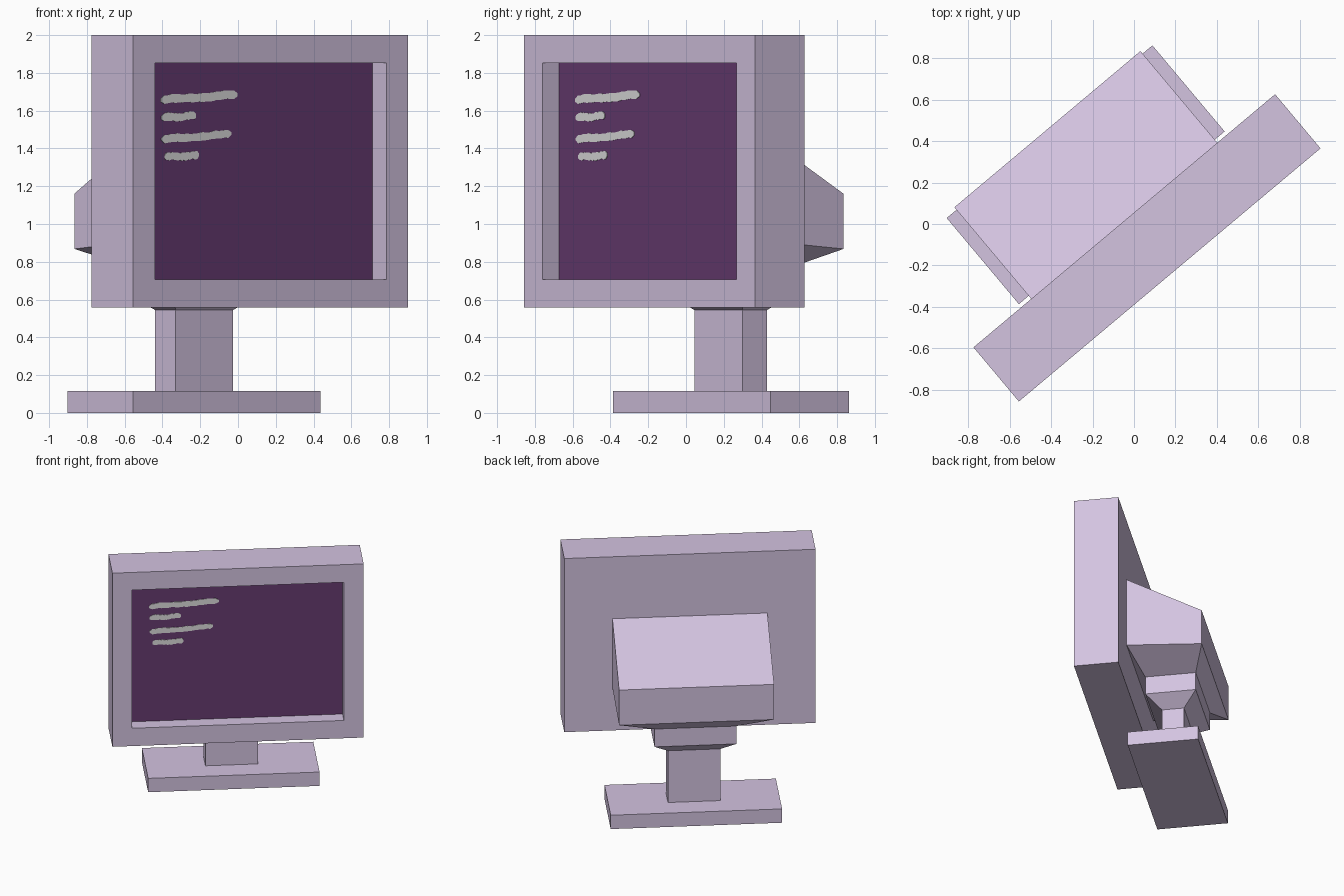
import bpy, bmesh, math, random

if "Cube" in bpy.data.objects:
    bpy.data.objects.remove(bpy.data.objects["Cube"])

random.seed(4)
TURN = math.radians(40)   # whole monitor is turned about z
CX = -0.026               # local centre line of the monitor


def material(name, rgb):
    lin = [((c / 255 + 0.055) / 1.055) ** 2.4 for c in rgb]
    m = bpy.data.materials.new(name)
    m.diffuse_color = (*lin, 1)
    m.use_nodes = True
    m.node_tree.nodes["Principled BSDF"].inputs["Base Color"].default_value = m.diffuse_color
    return m


BODY = material("pale lilac plastic", (211, 195, 224))
SCREEN = material("dark purple glass", (102, 58, 112))
TEXT = material("light grey strokes", (220, 220, 220))


def loft(name, rings, mats, end_mat=0):
    """Skin a stack of closed rings and cap both ends."""
    bm = bmesh.new()
    loops = [[bm.verts.new(p) for p in r] for r in rings]
    n = len(loops[0])
    for a, b in zip(loops, loops[1:]):
        for i in range(n):
            j = (i + 1) % n
            bm.faces.new((a[i], a[j], b[j], b[i]))
    bm.faces.new(loops[0][::-1])
    bm.faces.new(loops[-1]).material_index = end_mat
    bmesh.ops.recalc_face_normals(bm, faces=bm.faces)
    mesh = bpy.data.meshes.new(name)
    bm.to_mesh(mesh)
    bm.free()
    obj = bpy.data.objects.new(name, mesh)
    for m in mats:
        mesh.materials.append(m)
    obj.rotation_euler.z = TURN
    bpy.context.collection.objects.link(obj)
    return obj


def flat_ring(half, y0, y1, z0, z1=None):
    """Rectangle seen from above; z0 at its front edge, z1 at its back edge."""
    z1 = z0 if z1 is None else z1
    return [(CX - half, y0, z0), (CX + half, y0, z0),
            (CX + half, y1, z1), (CX - half, y1, z1)]


def upright_ring(half, y, z0, z1):
    """Rectangle seen from the front."""
    return [(CX - half, y, z0), (CX + half, y, z0),
            (CX + half, y, z1), (CX - half, y, z1)]


# Display case with the screen sunk into the front
loft("display_case", [
    upright_ring(0.95, 0.042, 0.557, 2.0),
    upright_ring(0.95, -0.299, 0.557, 2.0),
    upright_ring(0.80, -0.299, 0.705, 1.853),
    upright_ring(0.80, -0.184, 0.705, 1.853)], [BODY, SCREEN], 1)

# Neck, bracket and sloping rear housing, joined by flared collars
loft("neck_and_rear_housing", [
    flat_ring(0.199, 0.246, 0.415, 0.115),
    flat_ring(0.199, 0.246, 0.415, 0.545),
    flat_ring(0.31, 0.137, 0.525, 0.633),
    flat_ring(0.31, 0.137, 0.525, 0.781),
    flat_ring(0.586, 0.042, 0.619, 0.913, 0.868),
    flat_ring(0.586, 0.042, 0.619, 1.485, 1.16)], [BODY])

# Foot
loft("base_plate", [flat_ring(0.648, 0.061, 0.603, z) for z in (0, 0.115)], [BODY])


# Hand-drawn lines on the screen: thin plates with uneven edges
def stroke(name, x0, x1, z0, z1, half=0.02, steps=22):
    top, bottom = [], []
    for i in range(steps + 1):
        t = i / steps
        x = x0 + (x1 - x0) * t
        end = min(x - x0, x1 - x) / half
        h = half * math.sqrt(max(0.12, 1 - max(0, 1 - end) ** 2))
        z = z0 + (z1 - z0) * t + 0.003 * math.sin(t * 9)
        top.append((x, z + h + random.uniform(-0.003, 0.003)))
        bottom.append((x, z - h + random.uniform(-0.003, 0.003)))
    outline = bottom + top[::-1]
    loft(name, [[(x, y, z) for x, z in outline] for y in (-0.183, -0.188)], [TEXT])


for k, line in enumerate([(-0.690, -0.160, 1.657, 1.684, 0.022),
                          (-0.685, -0.447, 1.563, 1.573, 0.021),
                          (-0.686, -0.204, 1.448, 1.477, 0.021),
                          (-0.664, -0.427, 1.354, 1.363, 0.020)]):
    stroke(f"screen_line_{k + 1}", *line)
